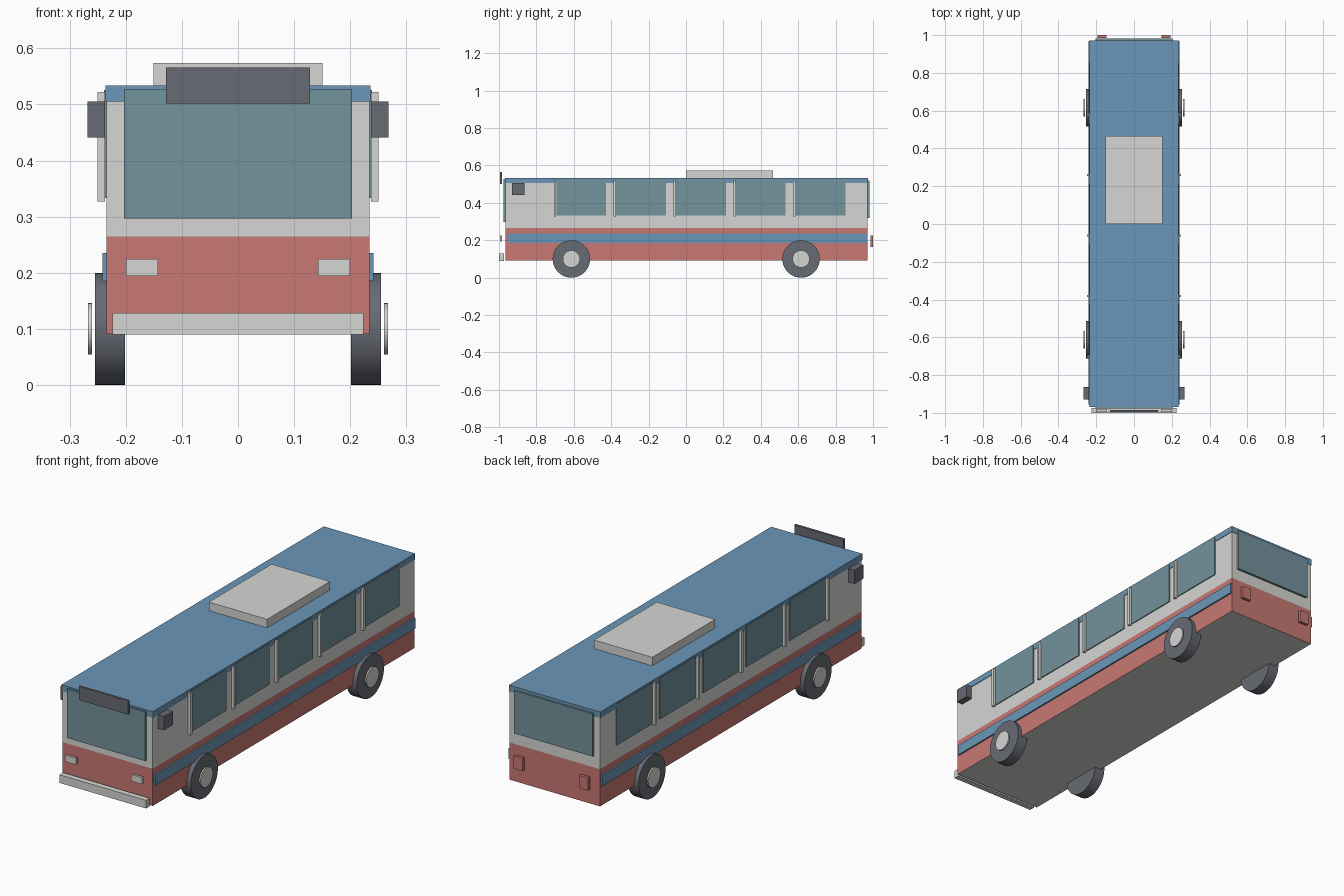
import bpy, bmesh, math

if "Cube" in bpy.data.objects:
    bpy.data.objects.remove(bpy.data.objects["Cube"])


def material(name, hex_rgb):
    lin = []
    for i in (0, 2, 4):
        c = int(hex_rgb[i:i + 2], 16) / 255
        lin.append(c / 12.92 if c <= 0.04045 else ((c + 0.055) / 1.055) ** 2.4)
    m = bpy.data.materials.new(name)
    m.diffuse_color = (*lin, 1)
    m.use_nodes = True
    m.node_tree.nodes["Principled BSDF"].inputs["Base Color"].default_value = m.diffuse_color
    return m


WHITE = material("off white", "D6D6D3")
RED = material("faded red", "C87873")
BLUE = material("roof blue", "6B97B8")
GLASS = material("teal glass", "73939C")
DARK = material("dark grey", "686B74")


def finish(name, bm, *mats):
    me = bpy.data.meshes.new(name)
    bm.to_mesh(me)
    bm.free()
    for m in mats:
        me.materials.append(m)
    ob = bpy.data.objects.new(name, me)
    bpy.context.collection.objects.link(ob)
    return ob


def box(name, x, y, z, *mats, cut=None):
    """Box from (min, max) ranges, optionally cut at a height."""
    bm = bmesh.new()
    bmesh.ops.create_cube(bm, size=1)
    for v in bm.verts:
        v.co = [r[0] if c < 0 else r[1] for c, r in zip(v.co, (x, y, z))]
    if cut:
        bmesh.ops.bisect_plane(bm, geom=bm.verts[:] + bm.edges[:] + bm.faces[:],
                               plane_co=(0, 0, cut), plane_no=(0, 0, 1))
        bm.normal_update()
        for f in bm.faces:
            if abs(f.normal.z) < 0.5 and f.calc_center_median().z < cut:
                f.material_index = 1
    return finish(name, bm, *mats)


def pair(name, x, y, z, mat):
    """Matching boxes on both sides of the bus."""
    box("right_" + name, x, y, z, mat)
    box("left_" + name, (-x[1], -x[0]), y, z, mat)


def disc(name, x0, x1, y, z, radius, mat):
    """Cylinder along x."""
    bm = bmesh.new()
    bmesh.ops.create_cone(bm, cap_ends=True, segments=40, radius1=radius,
                          radius2=radius, depth=abs(x1 - x0))
    for v in bm.verts:
        a, b, c = v.co
        v.co = ((x0 + x1) / 2 + c, y + a, z + b)
    bmesh.ops.recalc_face_normals(bm, faces=bm.faces[:])
    ob = finish(name, bm, mat)
    bpy.ops.object.select_all(action='DESELECT')
    ob.select_set(True)
    bpy.context.view_layer.objects.active = ob
    bpy.ops.object.shade_smooth_by_angle(angle=math.radians(35))


# Body shell with red lower sides, roof and roof unit
box("body", (-.234, .234), (-.965, .97), (.091, .506), WHITE, RED, cut=.265)
box("roof", (-.2365, .2365), (-.968, .972), (.505, .534), BLUE)
box("roof_unit", (-.151, .151), (0, .465), (.53, .574), WHITE)

# Front end
box("windscreen", (-.203, .203), (-.976, -.96), (.297, .527), GLASS)
box("destination_sign", (-.128, .128), (-.995, -.984), (.502, .566), DARK)
box("front_bumper", (-.224, .224), (-1, -.973), (.09, .128), WHITE)
pair("headlight", (.143, .2), (-.994, -.983), (.194, .225), WHITE)
pair("mirror", (.237, .268), (-.93, -.863), (.441, .505), DARK)

# Rear end
box("rear_window", (-.203, .203), (.965, .981), (.32, .52), GLASS)
pair("tail_light", (.146, .193), (.986, 1), (.165, .225), RED)

# Sides: stripe, windows and window posts
pair("stripe", (.233, .2415), (-.955, .968), (.185, .235), BLUE)
for i in range(5):
    y = -.56 + .32 * i
    pair(f"side_window_{i + 1}", (.23, .2385), (y - .133, y + .133), (.333, .526), GLASS)
    pair(f"window_post_{i + 1}", (.237, .25), (y - .147, y - .135), (.327, .522), WHITE)

# Wheels and hubs
for side, s in (("right", 1), ("left", -1)):
    for end, y in (("front", -.613), ("rear", .615)):
        disc(f"{side}_{end}_wheel", s * .201, s * .255, y, .1, .1, DARK)
        disc(f"{side}_{end}_hub", s * .26, s * .267, y, .1, .046, WHITE)
